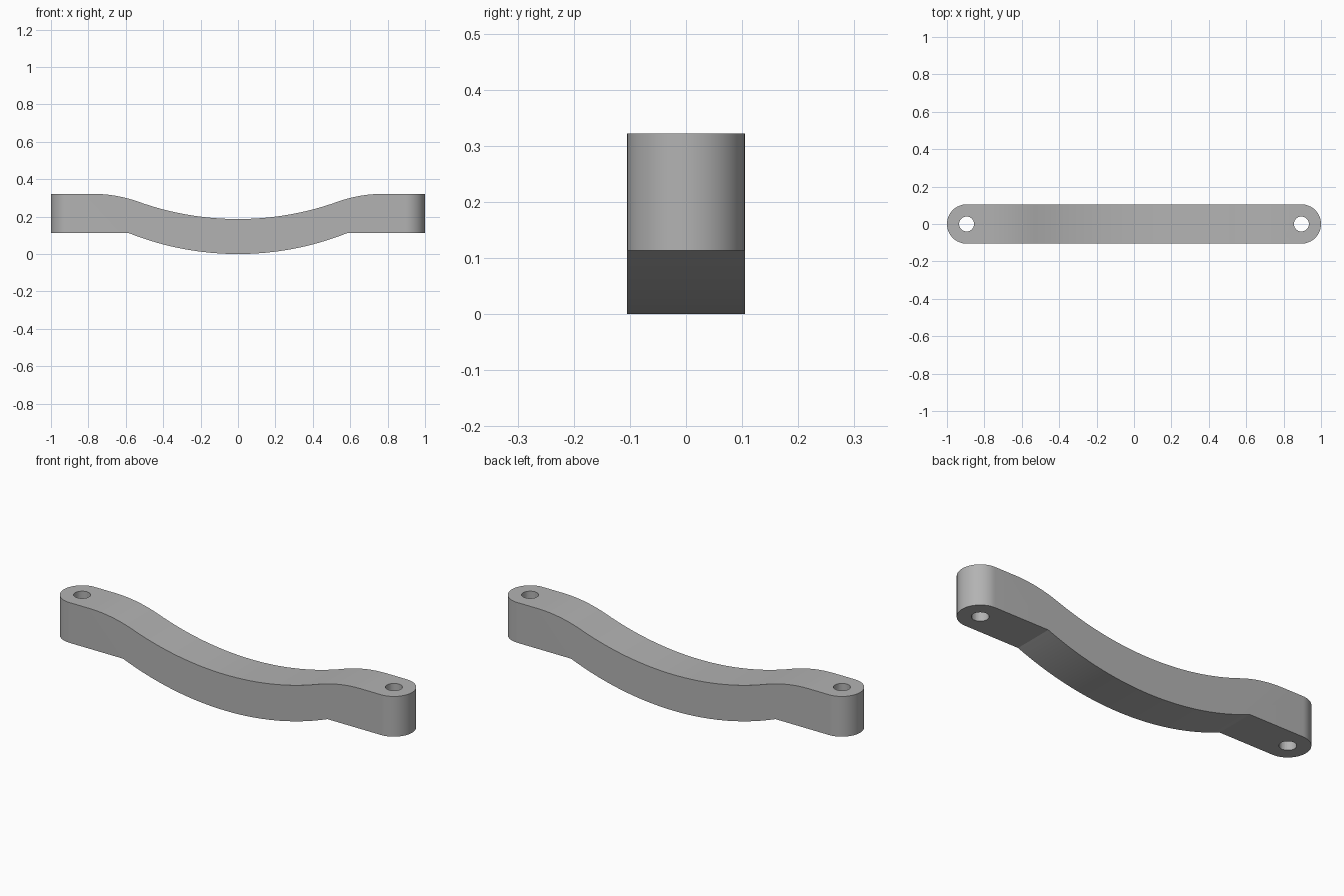
import bpy
import bmesh
from math import sin, cos, pi, asin

cube = bpy.data.objects.get("Cube")
if cube:
    bpy.data.objects.remove(cube, do_unlink=True)

HALF_W = 0.105           # half width and end radius
HOLE_X = 1 - HALF_W
TOP, LEDGE, DIP = 0.322, 0.113, 0.187
R, FLAT_X = 1.58, 0.78   # belly radius, start of the flat end

metal = bpy.data.materials.new("plain grey")
metal.use_nodes = True
grey = (0.45, 0.45, 0.45, 1)
metal.diffuse_color = grey
metal.node_tree.nodes["Principled BSDF"].inputs["Base Color"].default_value = grey


def prism(name, outline, offset):
    """Extrude a closed outline of 3D points along an offset."""
    bm = bmesh.new()
    face = bm.faces.new([bm.verts.new(p) for p in outline])
    moved = bmesh.ops.extrude_face_region(bm, geom=[face])["geom"]
    verts = [v for v in moved if isinstance(v, bmesh.types.BMVert)]
    bmesh.ops.translate(bm, verts=verts, vec=offset)
    bmesh.ops.recalc_face_normals(bm, faces=bm.faces)
    mesh = bpy.data.meshes.new(name)
    bm.to_mesh(mesh)
    bm.free()
    mesh.materials.append(metal)
    obj = bpy.data.objects.new(name, mesh)
    bpy.context.collection.objects.link(obj)
    return obj


def arc(cx, cz, r, a0, a1, n):
    """Points on an arc, with angles measured from straight up."""
    steps = [a0 + (a1 - a0) * i / n for i in range(n + 1)]
    return [(cx + r * sin(a), cz + r * cos(a)) for a in steps]


def cut(target, cutter, operation):
    mod = target.modifiers.new("cut", "BOOLEAN")
    mod.operation, mod.object, mod.solver = operation, cutter, "EXACT"
    bpy.context.view_layer.objects.active = target
    bpy.ops.object.modifier_apply(modifier=mod.name)
    bpy.data.objects.remove(cutter, do_unlink=True)


# Side profile: the top is a belly arc meeting shoulder arcs tangentially
rise = TOP - DIP
span = (FLAT_X ** 2 + rise ** 2) / (2 * rise)
r = span - R
turn = asin(FLAT_X / span)
belly_top = arc(0, DIP + R, R, pi + turn, pi - turn, 32)
shoulder = arc(FLAT_X, TOP - r, r, -turn, 0, 14)[1:]
left = [(-x, z) for x, z in reversed(shoulder)]
sweep = asin((R * R - (R - LEDGE) ** 2) ** 0.5 / R)
belly_bottom = arc(0, R, R, pi - sweep, pi + sweep, 34)
profile = (left + belly_top + shoulder + [(1.1, TOP), (1.1, LEDGE)]
           + belly_bottom + [(-1.1, LEDGE), (-1.1, TOP)])
handle = prism("curved_handle", [(x, -0.2, z) for x, z in profile], (0, 0.4, 0))

# Rounded plan shape trims the ends and the sides
plan = (arc(HOLE_X, 0, HALF_W, 0, pi, 32) + arc(-HOLE_X, 0, HALF_W, pi, 2 * pi, 32))
cut(handle, prism("plan_trim", [(x, y, -0.1) for x, y in plan], (0, 0, 0.6)), "INTERSECT")

# Screw hole through each end
for side in (-1, 1):
    ring = arc(side * HOLE_X, 0, 0.04, 0, 2 * pi, 32)[:-1]
    cut(handle, prism("hole_cutter", [(x, y, -0.1) for x, y in ring], (0, 0, 0.6)), "DIFFERENCE")

bpy.ops.object.select_all(action="DESELECT")
handle.select_set(True)
bpy.context.view_layer.objects.active = handle
bpy.ops.object.shade_smooth_by_angle(angle=0.15)
